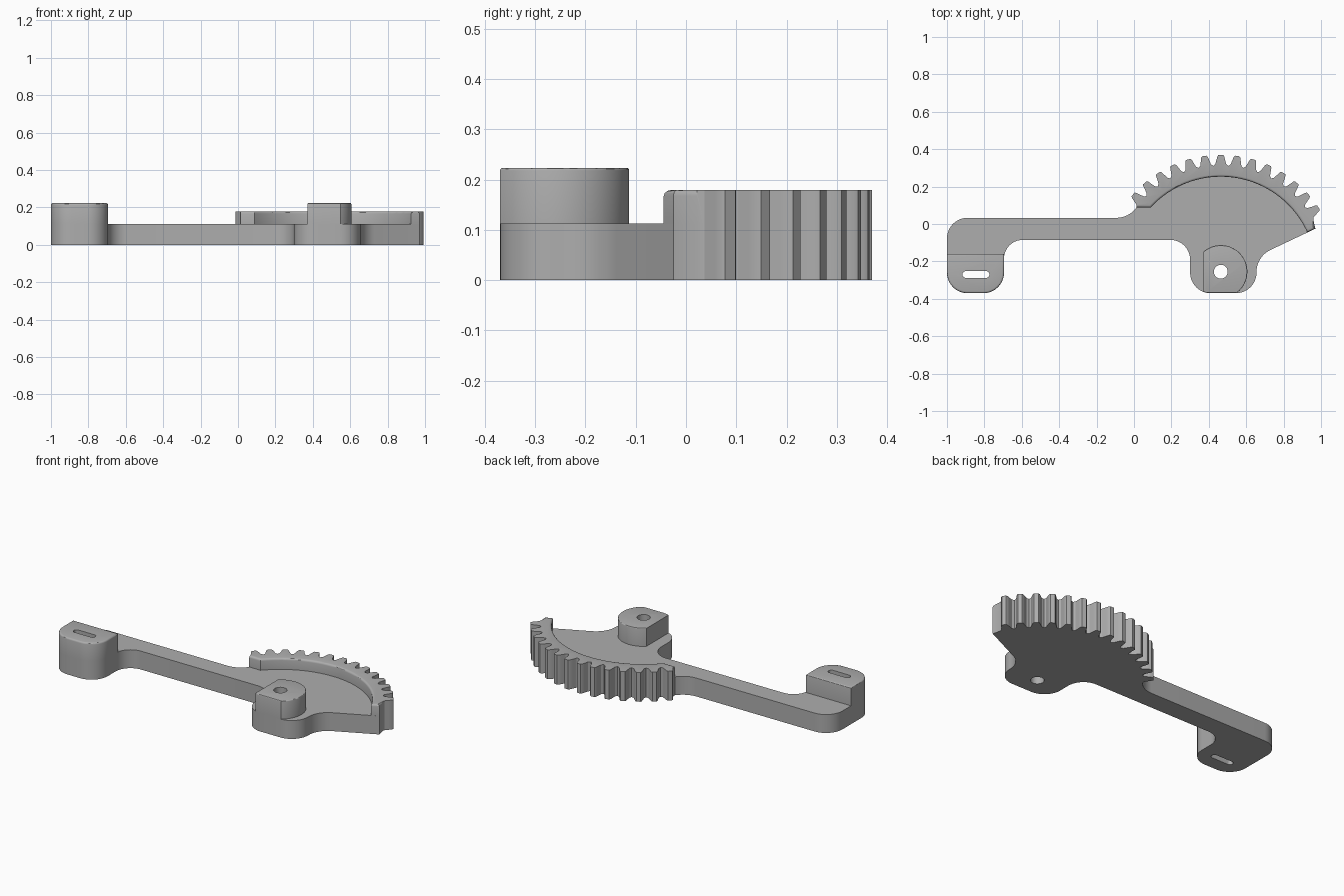
import bpy, bmesh, math
from mathutils import Vector

if "Cube" in bpy.data.objects:
    bpy.data.objects.remove(bpy.data.objects["Cube"])

CX, CY = 0.464, -0.255            # gear pivot
PLATE, RIM, PAD = 0.112, 0.179, 0.223

grey = bpy.data.materials.new("plain grey")
grey.diffuse_color = (0.42, 0.42, 0.42, 1)
grey.use_nodes = True
grey.node_tree.nodes["Principled BSDF"].inputs["Base Color"].default_value = grey.diffuse_color


def polar(r, deg):
    """Point about the pivot; angle is clockwise from +y."""
    a = math.radians(deg)
    return (CX + r * math.sin(a), CY + r * math.cos(a))


def fillet(p, c, n, r, steps=10):
    """Round corner c between neighbours p and n."""
    p, c, n = Vector(p), Vector(c), Vector(n)
    u, v = (p - c).normalized(), (n - c).normalized()
    half = u.angle(v) / 2
    t = r / math.tan(half)
    centre = c + (u + v).normalized() * r / math.sin(half)
    a, b = c + u * t - centre, c + v * t - centre
    sweep = a.angle_signed(b)     # clockwise positive
    out = []
    for i in range(steps + 1):
        k = -sweep * i / steps
        out.append((centre.x + a.x * math.cos(k) - a.y * math.sin(k),
                    centre.y + a.x * math.sin(k) + a.y * math.cos(k)))
    return out


def rounded(pts):
    out = []
    for i, (x, y, r) in enumerate(pts):
        if r == 0:
            out.append((x, y))
        else:
            out += fillet(pts[i - 1][:2], (x, y), pts[(i + 1) % len(pts)][:2], r)
    return out


def prism(name, pts, z0, z1, bevel=0, pick=lambda v: True):
    """Extrude an outline; optionally round the chosen top edges."""
    bm = bmesh.new()
    face = bm.faces.new([bm.verts.new((x, y, z0)) for x, y in pts])
    res = bmesh.ops.extrude_face_region(bm, geom=[face])
    top = [g for g in res["geom"] if isinstance(g, bmesh.types.BMVert)]
    bmesh.ops.translate(bm, verts=top, vec=(0, 0, z1 - z0))
    bmesh.ops.recalc_face_normals(bm, faces=bm.faces)
    if bevel:
        edges = [e for e in bm.edges
                 if all(v.co.z > z1 - 1e-5 and pick(v.co) for v in e.verts)]
        bmesh.ops.bevel(bm, geom=edges, offset=bevel, segments=3,
                        profile=0.5, affect='EDGES')
    me = bpy.data.meshes.new(name)
    bm.to_mesh(me)
    bm.free()
    me.materials.append(grey)
    ob = bpy.data.objects.new(name, me)
    bpy.context.collection.objects.link(ob)
    return ob


def combine(target, other, op):
    mod = target.modifiers.new("combine", 'BOOLEAN')
    mod.operation, mod.solver, mod.object = op, 'EXACT', other
    bpy.context.view_layer.objects.active = target
    bpy.ops.object.modifier_apply(modifier=mod.name)
    bpy.data.objects.remove(other)


# Gear teeth, left to right
PITCH = 8.1
teeth = []
for i in range(-6, 8):
    mid = i * PITCH
    if i == -6:
        teeth.append(polar(0.567, mid - PITCH / 2))
    for r, d in ((0.576, -2.9), (0.600, -2.15), (0.618, -1.65), (0.625, -1.1),
                 (0.625, 1.1), (0.618, 1.65), (0.600, 2.15), (0.576, 2.9)):
        teeth.append(polar(r, mid + d))
    teeth.append(polar(0.567, mid + PITCH / 2))
right_end, left_end = (0.97, -0.025), teeth[0]

# Flat lever plate: pivot lobe, arm and foot
body = rounded([(*right_end, 0), (0.655, -0.174, 0.13), (0.655, -0.37, 0.11),
                (0.30, -0.37, 0.11), (0.30, -0.085, 0.105), (-0.695, -0.085, 0.10),
                (-0.695, -0.37, 0.11), (-1.0, -0.37, 0.11), (-1.0, 0.033, 0.11),
                (-0.03, 0.033, 0.13), (*left_end, 0)])[:-1]
lever = prism("gear_lever", teeth + body, 0, PLATE)

# Raised toothed rim
inner = [polar(0.508, 65.5 - 113 * i / 48) for i in range(49)]
rim = prism("toothed_rim", teeth + [right_end] + inner, PLATE, RIM, 0.012,
            lambda v: math.hypot(v.x - CX, v.y - CY) < 0.57)

# Raised pad on the foot
pad = prism("foot_pad", rounded([(-1, -0.16, 0), (-0.695, -0.16, 0),
                                 (-0.695, -0.37, 0.11), (-1, -0.37, 0.11)]),
            PLATE, PAD, 0.01)

# Pivot boss: round, with a flat left side and trimmed front
boss = prism("pivot_boss", [polar(0.142, -41 + 185 * i / 40) for i in range(41)]
             + [(0.41, -0.37), (0.39, -0.368), (0.371, -0.3625)], PLATE, PAD, 0.005)

# Pivot hole and foot slot
hole = prism("pivot_hole", [polar(0.037, i * 11.25) for i in range(32)], -0.1, 0.4)
slot = prism("foot_slot", rounded([(-0.917, -0.252, 0.0175), (-0.773, -0.252, 0.0175),
                                   (-0.773, -0.288, 0.0175), (-0.917, -0.288, 0.0175)]),
             -0.1, 0.4)

for part in (rim, pad, boss):
    combine(lever, part, 'UNION')
for cutter in (hole, slot):
    combine(lever, cutter, 'DIFFERENCE')

lever.select_set(True)
bpy.context.view_layer.objects.active = lever
bpy.ops.object.shade_smooth_by_angle(angle=math.radians(30))
